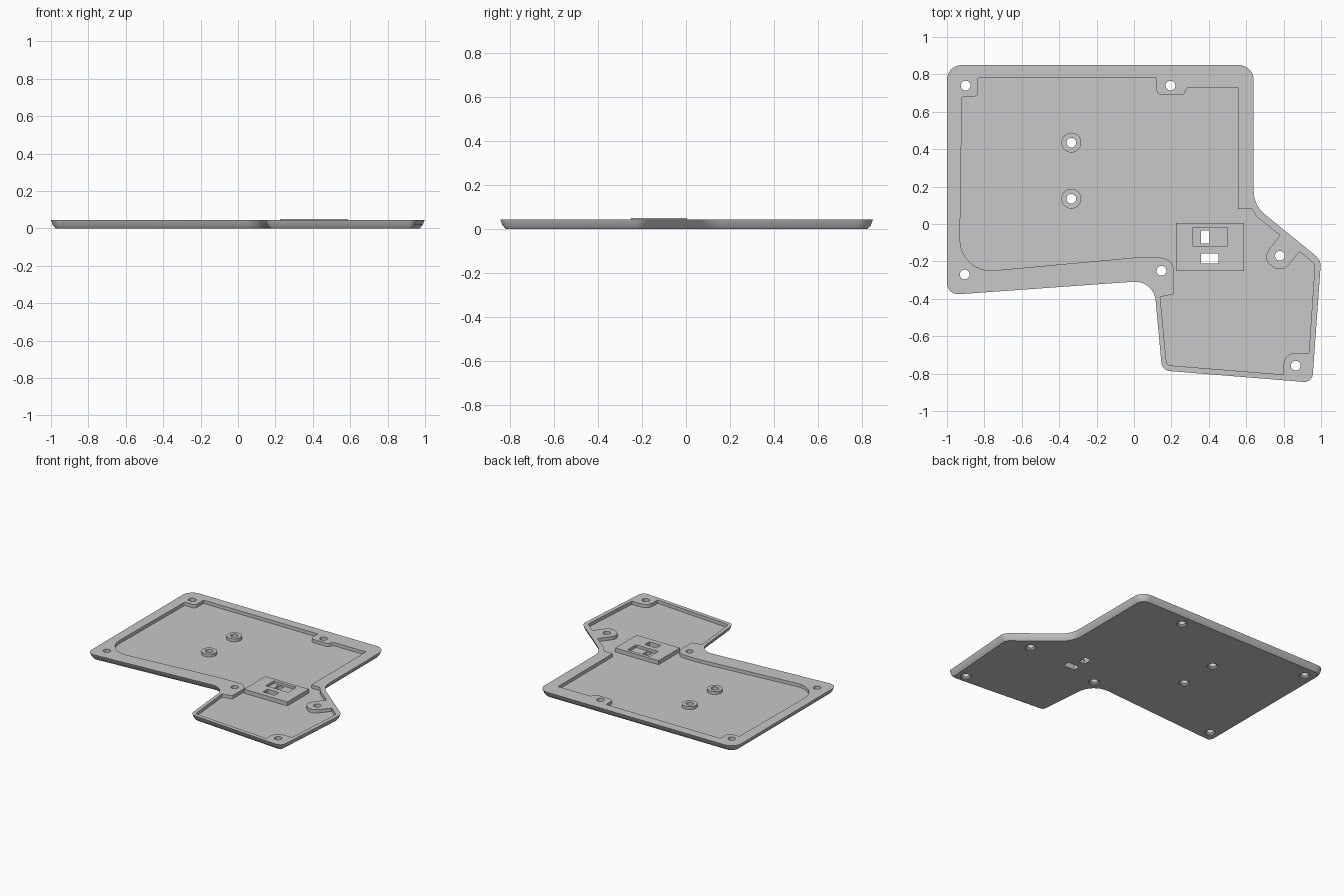
import bpy, bmesh, math
from mathutils import Vector

if "Cube" in bpy.data.objects:
    bpy.data.objects.remove(bpy.data.objects["Cube"], do_unlink=True)

grey = bpy.data.materials.new("matte grey")
grey.use_nodes = True
grey.diffuse_color = (0.58, 0.58, 0.58, 1)
grey.node_tree.nodes["Principled BSDF"].inputs["Base Color"].default_value = (0.58, 0.58, 0.58, 1)

RIM, FLOOR = 0.045, 0.02


def rounded(corners, steps=8):
    """Counter-clockwise outline from (x, y, radius) corners."""
    out = []
    for i, (x, y, r) in enumerate(corners):
        p = Vector((x, y))
        a = (Vector(corners[i - 1][:2]) - p).normalized()
        b = (Vector(corners[(i + 1) % len(corners)][:2]) - p).normalized()
        if r == 0:
            out.append(p)
            continue
        half = a.angle(b) / 2
        centre = p + (a + b).normalized() * (r / math.sin(half))
        t = r / math.tan(half)
        s, e = p + a * t - centre, p + b * t - centre
        sweep = s.angle(e)
        for k in range(steps + 1):
            f = k / steps
            out.append(centre + (s * math.sin((1 - f) * sweep) + e * math.sin(f * sweep)) / math.sin(sweep))
    return out


def inset(points, d):
    """Move a counter-clockwise outline inward by d."""
    out = []
    for i, p in enumerate(points):
        u = (p - points[i - 1]).normalized()
        v = (points[(i + 1) % len(points)] - p).normalized()
        n = (Vector((-u.y, u.x)) + Vector((-v.y, v.x))).normalized()
        out.append(p + n * d)
    return out


def loft(bm, layers):
    """Closed solid through a list of (outline, z), bottom to top."""
    rings = [[bm.verts.new((p.x, p.y, z)) for p in pts] for pts, z in layers]
    n = len(rings[0])
    for low, high in zip(rings, rings[1:]):
        for i in range(n):
            j = (i + 1) % n
            bm.faces.new((low[i], low[j], high[j], high[i]))
    caps = [bm.faces.new(rings[0][::-1]), bm.faces.new(rings[-1])]
    bmesh.ops.triangulate(bm, faces=caps)


def circle(x, y, r, n=32):
    return [Vector((x + r * math.cos(math.tau * k / n), y + r * math.sin(math.tau * k / n))) for k in range(n)]


def rect(x0, x1, y0, y1):
    return [Vector(p) for p in ((x0, y0), (x1, y0), (x1, y1), (x0, y1))]


def solid(name, *shells):
    bm = bmesh.new()
    for layers in shells:
        loft(bm, layers)
    mesh = bpy.data.meshes.new(name)
    bm.to_mesh(mesh)
    bm.free()
    mesh.materials.append(grey)
    ob = bpy.data.objects.new(name, mesh)
    bpy.context.collection.objects.link(ob)
    return ob


def activate(ob):
    bpy.ops.object.select_all(action='DESELECT')
    ob.select_set(True)
    bpy.context.view_layer.objects.active = ob


def cut(ob, cutter):
    cutter.hide_render = True
    mod = ob.modifiers.new("cut", 'BOOLEAN')
    mod.operation, mod.solver, mod.object = 'DIFFERENCE', 'EXACT', cutter
    activate(ob)
    bpy.ops.object.modifier_apply(modifier=mod.name)


# Tray body with a tapered outer wall
outline = rounded([
    (-1, 0.85, 0.08), (-1, -0.38, 0.06), (0.106, -0.301, 0.11), (0.15, -0.783, 0.05),
    (0.953, -0.848, 0.045), (1.0, -0.193, 0.07), (0.64, 0.10, 0.16), (0.64, 0.85, 0.08)])
tray = solid("tray", [(inset(outline, 0.026), 0), (inset(outline, 0.01), 0.018), (outline, RIM)])

# Recessed floor, leaving screw lands at the corners
pocket = rounded([
    (-0.92, 0.68, 0.01), (-0.933, -0.265, 0.165), (0.0, -0.18, 0.1),
    (0.215, -0.18, 0.075), (0.215, -0.375, 0.01), (0.14, -0.39, 0), (0.175, -0.755, 0.02),
    (0.80, -0.805, 0), (0.80, -0.69, 0.06), (0.935, -0.69, 0), (0.967, -0.215, 0.03),
    (0.885, -0.148, 0), (0.79, -0.265, 0.06), (0.685, -0.185, 0.055), (0.78, -0.06, 0),
    (0.655, 0.04, 0.04), (0.63, 0.08, 0), (0.555, 0.08, 0), (0.555, 0.73, 0),
    (0.285, 0.73, 0.01), (0.265, 0.69, 0.02), (0.12, 0.69, 0.03), (0.12, 0.78, 0),
    (-0.833, 0.78, 0), (-0.833, 0.68, 0.025)])
pocket_cutter = solid("pocket_cutter", [(pocket, FLOOR), (pocket, 0.1)])
cut(tray, pocket_cutter)

# Raised ring standoffs and the controller mount on the floor
posts = [(-0.335, 0.435), (-0.335, 0.135)]
standoffs = solid("standoffs", *[[(circle(x, y, 0.053), FLOOR - 0.004), (circle(x, y, 0.053), 0.042)]
                                 for x, y in posts])
box = rect(0.225, 0.587, -0.25, 0.005)
mount = solid("controller_mount", [(box, FLOOR - 0.004), (box, 0.05)])
recess = rect(0.315, 0.50, -0.118, -0.02)
recess_cutter = solid("recess_cutter", [(recess, 0.03), (recess, 0.1)])
cut(mount, recess_cutter)

# Screw holes, countersunk underneath
screws = posts + [(-0.90, 0.74), (0.195, 0.74), (-0.905, -0.27), (0.147, -0.25), (0.78, -0.17), (0.865, -0.757)]
hole_cutter = solid("hole_cutter", *[
    [(circle(x, y, 0.04), -0.01), (circle(x, y, 0.036), 0.006), (circle(x, y, 0.026), 0.014),
     (circle(x, y, 0.026), 0.1)] for x, y in screws])

# Through slots for the switch and connector
slots = [rect(0.357, 0.403, -0.103, -0.034), rect(0.357, 0.453, -0.21, -0.157)]
slot_cutter = solid("slot_cutter", *[[(s, -0.05), (s, 0.1)] for s in slots])

for part, cutters in ((tray, (hole_cutter, slot_cutter)), (standoffs, (hole_cutter,)), (mount, (slot_cutter,))):
    for c in cutters:
        cut(part, c)

for helper in (pocket_cutter, recess_cutter, hole_cutter, slot_cutter):
    bpy.data.objects.remove(helper, do_unlink=True)

for part in (tray, standoffs, mount):
    activate(part)
    bpy.ops.object.shade_smooth_by_angle(angle=math.radians(30))
